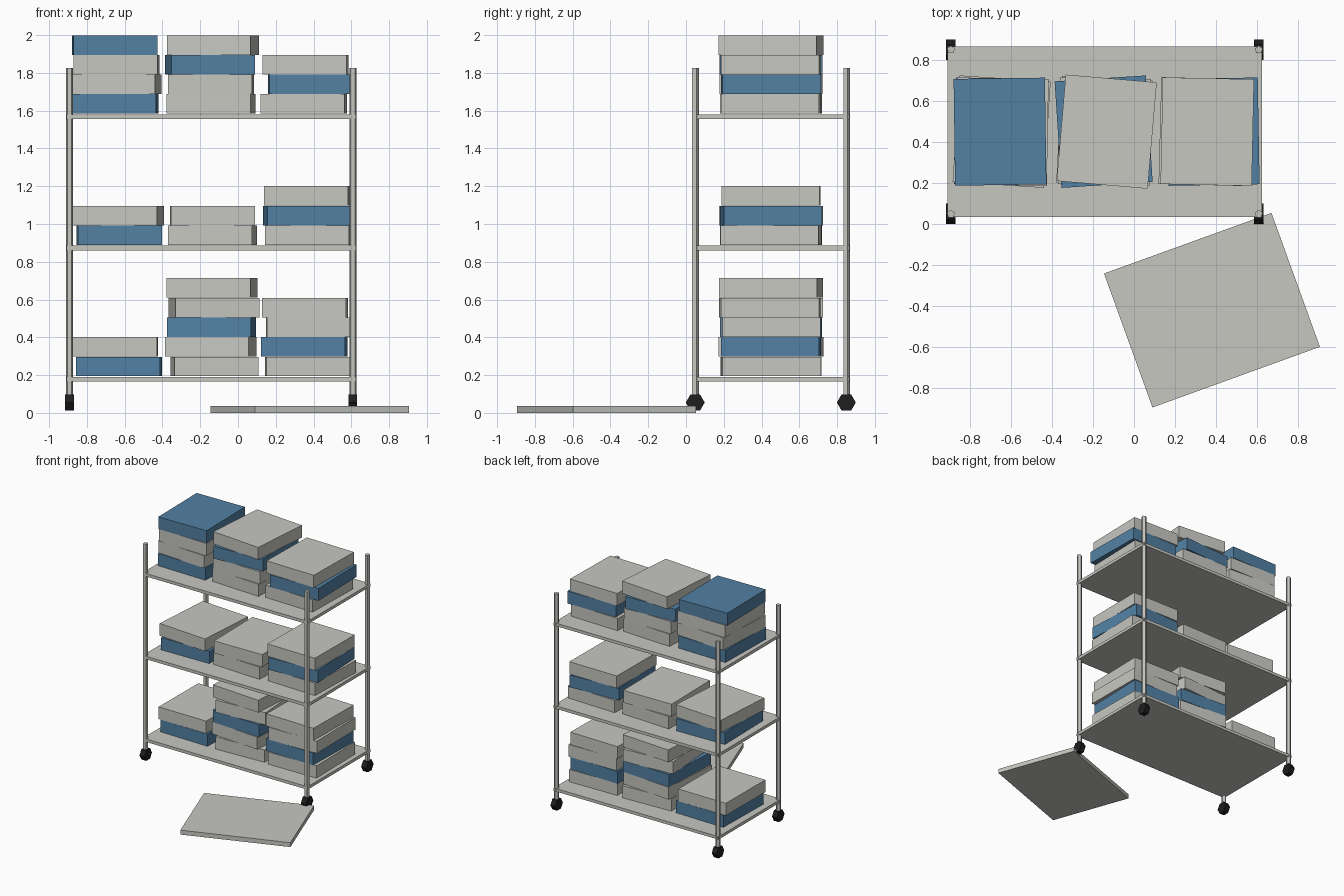
import bpy, math

if "Cube" in bpy.data.objects:
    bpy.data.objects.remove(bpy.data.objects["Cube"])


def material(name, rgb):
    m = bpy.data.materials.new(name)
    m.diffuse_color = (*rgb, 1)
    m.use_nodes = True
    m.node_tree.nodes["Principled BSDF"].inputs["Base Color"].default_value = m.diffuse_color
    return m


GREY = material("light grey", (0.57, 0.57, 0.535))
BLUE = material("box blue", (0.085, 0.22, 0.37))
BLACK = material("wheel black", (0.013, 0.013, 0.013))


def finish(name, mat):
    ob = bpy.context.object
    ob.name = name
    ob.data.materials.append(mat)
    return ob


def block(name, x, y, z0, size, angle, mat):
    """Block standing on height z0, turned about z by angle degrees."""
    bpy.ops.mesh.primitive_cube_add(size=1, location=(x, y, z0 + size[2] / 2),
                                    rotation=(0, 0, math.radians(angle)))
    ob = finish(name, mat)
    ob.scale = size
    return ob


CX, CY = -0.142, 0.449          # centre of the trolley
SHELF_TOPS = (0.19, 0.885, 1.58)

# Shelves
for z in SHELF_TOPS:
    block("shelf", CX, CY, z - 0.025, (1.532, 0.832, 0.025), 0, GREY)

# Five-sided posts and six-sided wheels at the corners
for sx in (-1, 1):
    for sy in (-1, 1):
        x, y = CX + sx * 0.75, CY + sy * 0.4
        bpy.ops.mesh.primitive_cylinder_add(vertices=5, radius=0.02, depth=1.765,
                                            location=(x, y, 0.06 + 1.765 / 2))
        finish("post", GREY)
        # wheel axis along x, flat side down
        bpy.ops.mesh.primitive_cylinder_add(vertices=6, radius=0.05, depth=0.046,
                                            location=(x, y, 0.055),
                                            rotation=(0, math.pi / 2, 0))
        finish("wheel", BLACK)

# Box stacks, bottom to top: (x, angle, colour)
G, B = GREY, BLUE
STACKS = {
    0: [[(-0.63, -1.2, B), (-0.648, -0.5, G)],
        [(-0.124, 2.2, G), (-0.145, -4.5, G), (-0.14, -3, B), (-0.127, 4, G), (-0.138, -4, G)],
        [(0.369, 0.8, G), (0.351, -1.5, B), (0.373, 0.5, G), (0.354, -1.2, G)]],
    1: [[(-0.629, 1, B), (-0.632, -4.2, G)],
        [(-0.135, -3, G), (-0.135, 0.8, G)],
        [(0.374, -2, G), (0.367, 2.8, B), (0.364, -0.7, G)]],
    2: [[(-0.65, -1.2, B), (-0.645, -3.7, G), (-0.643, -1, G), (-0.653, 0.8, B)],
        [(-0.143, -3, G), (-0.143, -1, G), (-0.148, 3.7, B), (-0.133, -4.9, G)],
        [(0.349, -1.5, G), (0.385, 1, B), (0.357, -1.2, G)]],
}
BOX_H = 0.104
for level, stacks in STACKS.items():
    for stack in stacks:
        for i, (x, angle, mat) in enumerate(stack):
            block("storage_box", x, 0.45, SHELF_TOPS[level] + 0.004 + i * BOX_H,
                  (0.445, 0.52, BOX_H - 0.001), angle, mat)

# Loose panel lying on the floor
block("floor_panel", 0.38, -0.42, 0, (0.868, 0.694, 0.037), 19.9, GREY)
